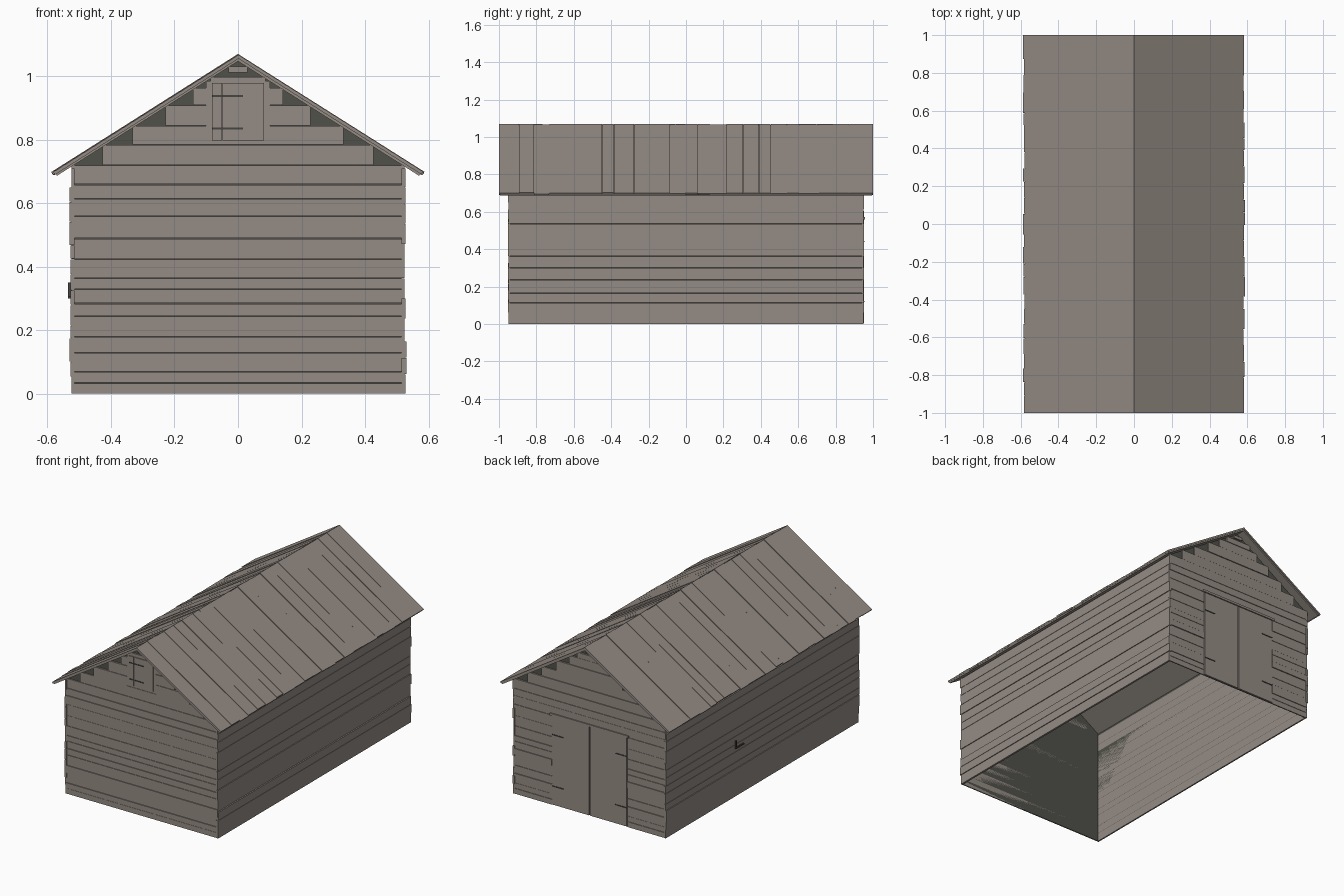
import bpy, bmesh, random

random.seed(4)
if "Cube" in bpy.data.objects:
    bpy.data.objects.remove(bpy.data.objects["Cube"])


def material(name, rgb):
    m = bpy.data.materials.new(name)
    m.use_nodes = True
    m.diffuse_color = (*rgb, 1)
    m.node_tree.nodes["Principled BSDF"].inputs["Base Color"].default_value = (*rgb, 1)
    return m


WOOD = material("weathered wood", (0.30, 0.262, 0.232))
DARK = material("dark lining", (0.08, 0.082, 0.068))
IRON = material("dark iron", (0.06, 0.058, 0.052))


def finish(name, bm, mat):
    bmesh.ops.recalc_face_normals(bm, faces=bm.faces)
    mesh = bpy.data.meshes.new(name)
    bm.to_mesh(mesh)
    bm.free()
    mesh.materials.append(mat)
    obj = bpy.data.objects.new(name, mesh)
    bpy.context.collection.objects.link(obj)
    return obj


def prism(bm, profile, y0, y1):
    """Extrude an x-z outline along y."""
    a = [bm.verts.new((x, y0, z)) for x, z in profile]
    b = [bm.verts.new((x, y1, z)) for x, z in profile]
    bm.faces.new(a)
    bm.faces.new(b)
    n = len(a)
    return [bm.faces.new((a[i], a[(i + 1) % n], b[(i + 1) % n], b[i])) for i in range(n)]


def box(bm, x0, x1, y0, y1, z0, z1):
    prism(bm, [(x0, z0), (x1, z0), (x1, z1), (x0, z1)], y0, y1)


SLOPE = 0.632
HALF_X, HALF_Y = 0.515, 0.94
UNDERSIDE = 1.047     # ridge height under the roof deck


# Dark lining, open at the bottom and under the roof
bm = bmesh.new()
eave = UNDERSIDE - SLOPE * HALF_X
sides = prism(bm, [(-HALF_X, 0), (HALF_X, 0), (HALF_X, eave), (0, UNDERSIDE), (-HALF_X, eave)],
              -HALF_Y, HALF_Y)
bmesh.ops.delete(bm, geom=[sides[0], sides[2], sides[3]], context='FACES_ONLY')
finish("inner_lining", bm, DARK)

# Horizontal siding of the two ends, with square-cut gable boards
ROWS = [0, .035, .07, .13, .18, .245, .285, .33, .365, .425, .49, .56, .615, .66, .72,
        .785, .845, .91, .965, 1.0]
GAP = 0.002
for name, side in (("front_siding", -1), ("back_siding", 1)):
    bm = bmesh.new()
    for z0, z1 in zip(ROWS, ROWS[1:]):
        half = min(0.525, (UNDERSIDE - z1) / SLOPE + 0.012)
        if z1 <= .72:
            half = 0.525
        if side < 0:
            hole = 0.10 if z0 > .75 and z1 < .98 else 0
        else:
            hole = 0.26 if z1 <= .56 else 0
        face = 0.947 + random.choice((0, .002, .004))
        spans = [(-half, -hole), (hole, half)] if hole else [(-half, half)]
        for x0, x1 in spans:
            ys = sorted((side * HALF_Y, side * face))
            box(bm, x0, x1, *ys, z0, z1 - GAP)
    ys = sorted((side * HALF_Y, side * 0.948))
    box(bm, -.03, .03, *ys, 1.012, 1.03)
    finish(name, bm, WOOD)

# Horizontal siding of the long walls, boards of uneven width
for name, side in (("right_siding", -1), ("left_siding", 1)):
    bm = bmesh.new()
    z = 0
    while z < 0.705:
        top = z + random.uniform(.04, .075)
        if top > .68:
            top = .712
        xs = sorted((side * HALF_X, side * random.choice((.524, .527, .53))))
        end = random.choice((.948, .951, .953))
        box(bm, *xs, -end, end, z, top - GAP)
        z = top
    finish(name, bm, WOOD)

# Roof deck and rows of sloping boards
for name, side in (("right_roof", -1), ("left_roof", 1)):
    def slab(bm, ridge, x, thick, y0, y1):
        edge = ridge - SLOPE * x
        prism(bm, [(0, ridge), (side * x, edge),
                   (side * (x - thick * .5), edge - thick * .7), (0, ridge - thick)], y0, y1)

    bm = bmesh.new()
    slab(bm, 1.063, .578, 1.063 - UNDERSIDE, -.995, .995)
    finish(name + "_deck", bm, WOOD)
    bm = bmesh.new()
    y = -1
    while y < 1:
        end = y + random.uniform(.06, .11)
        if end > .95:
            end = 1
        slab(bm, random.choice((1.066, 1.068, 1.07)), random.uniform(.58, .588), .012,
             y, end - (GAP if end < 1 else 0))
        y = end
    finish(name + "_boards", bm, WOOD)

# Loft hatch in the front gable
bm = bmesh.new()
box(bm, -.10, .10, -.948, -HALF_Y, .785, .985)
finish("hatch_frame", bm, WOOD)
bm = bmesh.new()
box(bm, -.082, -.051, -.954, -.947, .797, .978)
box(bm, -.049, .082, -.954, -.947, .797, .978)
finish("loft_hatch", bm, WOOD)
bm = bmesh.new()
for z in (.835, .937):
    box(bm, -.082, .015, -.957, -.953, z - .003, z + .003)
finish("hatch_hinges", bm, IRON)

# Double door in the back wall
bm = bmesh.new()
for s in (-1, 1):
    box(bm, *sorted((s * .003, s * .257)), HALF_Y, .951, .004, .556)
finish("back_doors", bm, WOOD)
bm = bmesh.new()
box(bm, -.27, .27, .945, .956, .558, .572)
finish("door_header", bm, WOOD)
bm = bmesh.new()
for s in (-1, 1):
    for z in (.12, .44):
        box(bm, *sorted((s * .18, s * .257)), .950, .954, z - .003, z + .003)
finish("door_hinges", bm, IRON)

# Small bracket on the right wall
bm = bmesh.new()
box(bm, -.535, -.525, .19, .27, .30, .308)
box(bm, -.535, -.525, .262, .27, .30, .35)
finish("wall_bracket", bm, IRON)
